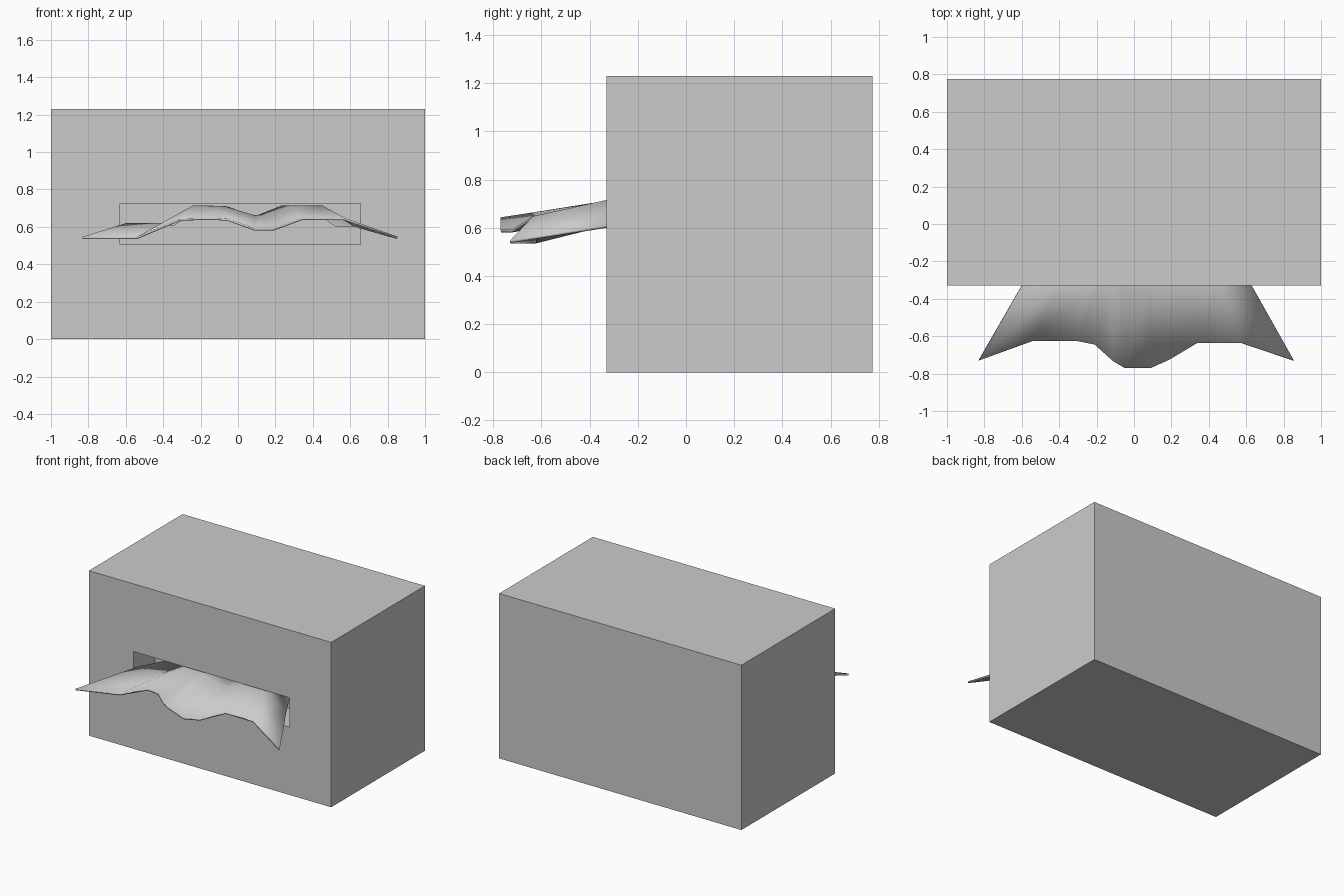
import bpy, bmesh, math

if "Cube" in bpy.data.objects:
    bpy.data.objects.remove(bpy.data.objects["Cube"])


def block(name, x0, x1, y0, y1, z0, z1):
    bm = bmesh.new()
    bmesh.ops.create_cube(bm, size=1)
    for v in bm.verts:
        v.co = ((x0 + x1) / 2 + v.co.x * (x1 - x0),
                (y0 + y1) / 2 + v.co.y * (y1 - y0),
                (z0 + z1) / 2 + v.co.z * (z1 - z0))
    me = bpy.data.meshes.new(name)
    bm.to_mesh(me)
    bm.free()
    ob = bpy.data.objects.new(name, me)
    bpy.context.collection.objects.link(ob)
    return ob


# Cardboard box with a shallow dispensing slot in the front
box = block("box", -1, 1, -0.33, 0.775, 0, 1.23)
cutter = block("slot_cutter", -0.63, 0.655, -0.5, -0.08, 0.505, 0.725)
cutter.hide_render = True
cutter.hide_set(True)
cut = box.modifiers.new("slot", 'BOOLEAN')
cut.operation = 'DIFFERENCE'
cut.solver = 'EXACT'
cut.object = cutter

# Tissue: front edge (x, y, z) and the matching fold line at the slot (x, z)
front = [(-0.83, -0.73, 0.547), (-0.54, -0.625, 0.547), (-0.31, -0.625, 0.645),
         (-0.21, -0.645, 0.648), (-0.11, -0.735, 0.648), (-0.05, -0.77, 0.643),
         (0.09, -0.77, 0.592), (0.19, -0.725, 0.592), (0.34, -0.635, 0.648),
         (0.57, -0.635, 0.648), (0.855, -0.73, 0.547)]
fold = [(-0.60, 0.62), (-0.41, 0.62), (-0.24, 0.715), (-0.19, 0.714),
        (-0.12, 0.712), (-0.07, 0.71), (0.09, 0.662), (0.13, 0.665),
        (0.28, 0.715), (0.45, 0.715), (0.63, 0.61)]

bm = bmesh.new()
rows = [[bm.verts.new(p) for p in front],
        [bm.verts.new((x, -0.33, z)) for x, z in fold],
        [bm.verts.new((x * 0.84, -0.15, z)) for x, z in fold]]
for a, b in zip(rows, rows[1:]):
    for i in range(len(a) - 1):
        bm.faces.new((a[i], a[i + 1], b[i + 1], b[i]))
me = bpy.data.meshes.new("tissue")
bm.to_mesh(me)
bm.free()
tissue = bpy.data.objects.new("tissue", me)
bpy.context.collection.objects.link(tissue)

# Thin sheet thickness, built downward
thick = tissue.modifiers.new("thickness", 'SOLIDIFY')
thick.thickness = 0.012
thick.offset = -1

bpy.ops.object.select_all(action='DESELECT')
tissue.select_set(True)
bpy.context.view_layer.objects.active = tissue
bpy.ops.object.shade_smooth_by_angle(angle=math.radians(40))
